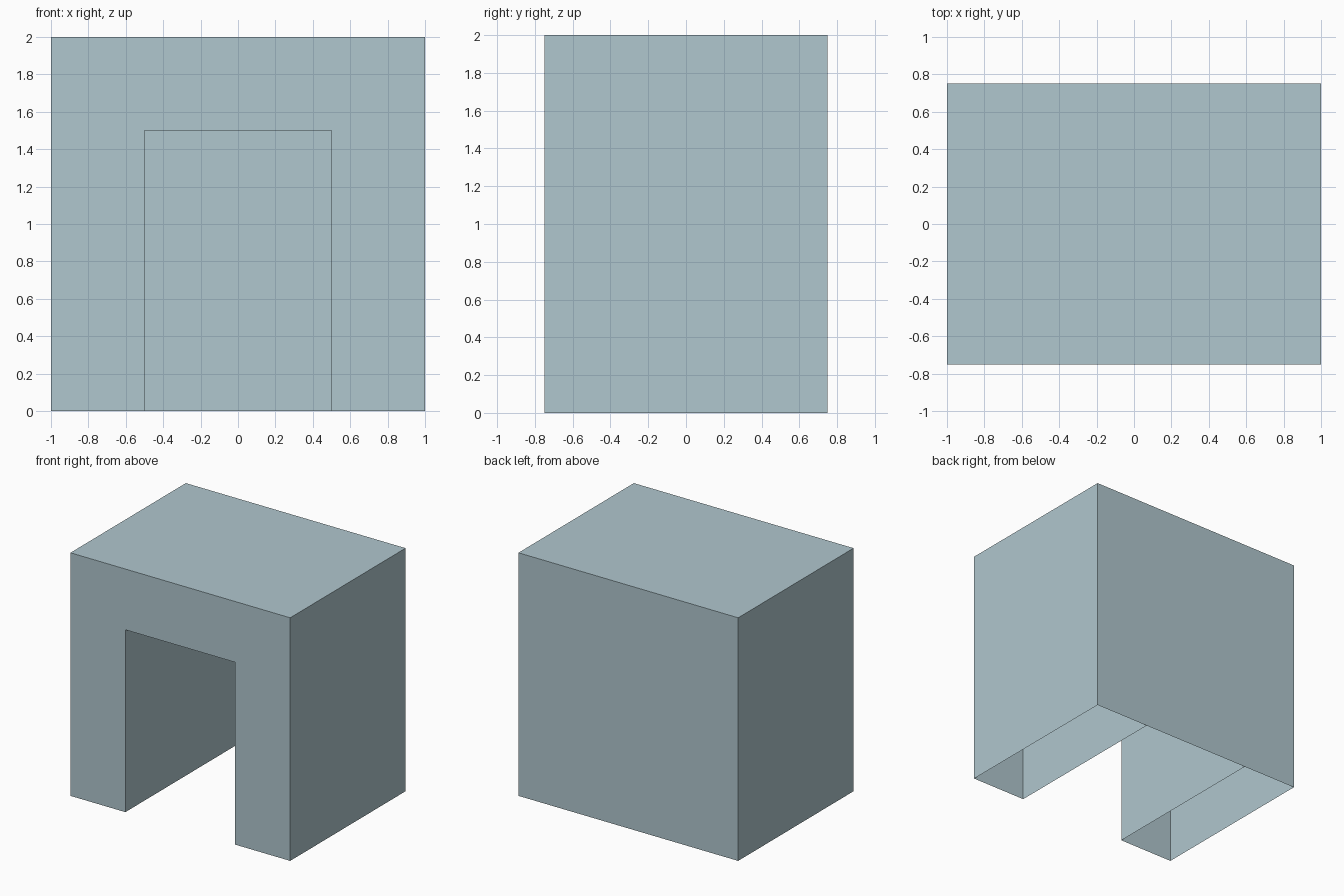
import bpy, bmesh

if "Cube" in bpy.data.objects:
    bpy.data.objects.remove(bpy.data.objects["Cube"])

W, H, D = 1.0, 2.0, 0.75      # half width, height, half depth
OW, OH = 0.5, 1.5             # opening half width and height

mat = bpy.data.materials.new("pale_blue_grey")
mat.diffuse_color = (0.434, 0.571, 0.62, 1.0)
mat.use_nodes = True
mat.node_tree.nodes["Principled BSDF"].inputs["Base Color"].default_value = mat.diffuse_color

# Front outline, anticlockwise seen from the front
outline = [(-W, 0), (-OW, 0), (-OW, OH), (OW, OH),
           (OW, 0), (W, 0), (W, H), (-W, H)]
open_edges = {0, 4}           # leg undersides stay open

bm = bmesh.new()
front = [bm.verts.new((x, -D, z)) for x, z in outline]
back = [bm.verts.new((x, D, z)) for x, z in outline]

# Front wall with the doorway
bm.faces.new(front)

# Outer sides, roof, and the walls and ceiling of the doorway
n = len(outline)
for i in range(n):
    if i not in open_edges:
        j = (i + 1) % n
        bm.faces.new((front[j], front[i], back[i], back[j]))

# Closed back wall
bm.faces.new([back[i] for i in (0, 7, 6, 5, 4, 1)])

mesh = bpy.data.meshes.new("alcove_block")
bm.to_mesh(mesh)
bm.free()
mesh.materials.append(mat)
obj = bpy.data.objects.new("alcove_block", mesh)
bpy.context.collection.objects.link(obj)
